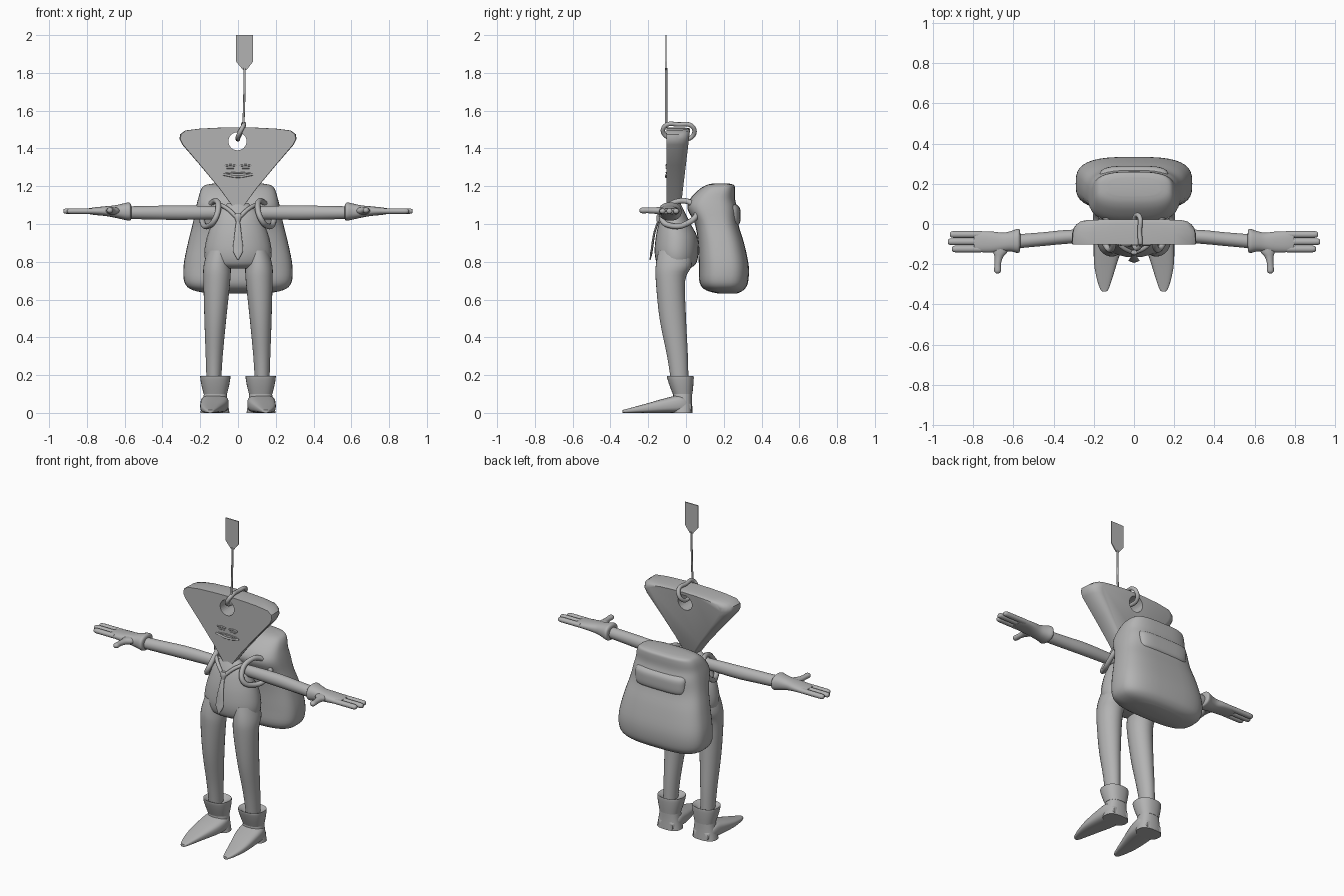
import bpy, bmesh, math
from mathutils import Vector

if "Cube" in bpy.data.objects:
    bpy.data.objects.remove(bpy.data.objects["Cube"])

GREY = bpy.data.materials.new("plain_grey")
GREY.use_nodes = True
GREY.diffuse_color = (0.45, 0.45, 0.45, 1)
GREY.node_tree.nodes["Principled BSDF"].inputs["Base Color"].default_value = (0.45, 0.45, 0.45, 1)


def finish(ob, mirror=False, angle=50):
    """Shared material, shading and optional left-right copy."""
    ob.data.materials.clear()
    ob.data.materials.append(GREY)
    bpy.ops.object.select_all(action="DESELECT")
    ob.select_set(True)
    bpy.context.view_layer.objects.active = ob
    bpy.ops.object.shade_smooth_by_angle(angle=math.radians(angle))
    if mirror:
        mod = ob.modifiers.new("Mirror", "MIRROR")
        mod.use_mirror_merge = False
    return ob


def skin(name, rings, mirror=False, angle=50):
    """Mesh joining equal rings of points, capped at both ends."""
    bm = bmesh.new()
    loops = [[bm.verts.new(p) for p in ring] for ring in rings]
    n = len(loops[0])
    for a, b in zip(loops, loops[1:]):
        for i in range(n):
            j = (i + 1) % n
            bm.faces.new((a[i], a[j], b[j], b[i]))
    bm.faces.new(loops[0])
    bm.faces.new(loops[-1])
    bmesh.ops.recalc_face_normals(bm, faces=bm.faces)
    me = bpy.data.meshes.new(name)
    bm.to_mesh(me)
    bm.free()
    ob = bpy.data.objects.new(name, me)
    bpy.context.collection.objects.link(ob)
    return finish(ob, mirror, angle)


def catmull(a, b, c, d, t):
    return [0.5 * (2*q + (r-p)*t + (2*p-5*q+4*r-s)*t*t + (3*q-p-3*r+s)*t**3)
            for p, q, r, s in zip(a, b, c, d)]


def loft(name, axis, keys, mirror=False, power=1.0, sides=28, steps=4):
    """Smooth body through keys of (position, centre1, centre2, radius1, radius2)."""
    k = [keys[0]] + list(keys) + [keys[-1]]
    path = [catmull(*k[i:i+4], s / steps) for i in range(len(keys) - 1) for s in range(steps)]
    path.append(keys[-1])
    rings = []
    for pos, c1, c2, r1, r2 in path:
        ring = []
        for i in range(sides):
            a = math.tau * i / sides
            u, v = math.cos(a), math.sin(a)
            p = [c1 + r1 * math.copysign(abs(u) ** power, u),
                 c2 + r2 * math.copysign(abs(v) ** power, v)]
            p.insert(axis, pos)
            ring.append(p)
        rings.append(ring)
    return skin(name, rings, mirror)


def tube(name, points, radius, closed=False, mirror=False):
    cu = bpy.data.curves.new(name, "CURVE")
    cu.dimensions = "3D"
    cu.bevel_depth, cu.bevel_resolution, cu.resolution_u = radius, 3, 8
    cu.use_fill_caps = True
    sp = cu.splines.new("BEZIER")
    sp.bezier_points.add(len(points) - 1)
    for bp, p in zip(sp.bezier_points, points):
        bp.co = p
        bp.handle_left_type = bp.handle_right_type = "AUTO"
    sp.use_cyclic_u = closed
    ob = bpy.data.objects.new(name, cu)
    bpy.context.collection.objects.link(ob)
    bpy.ops.object.select_all(action="DESELECT")
    ob.select_set(True)
    bpy.context.view_layer.objects.active = ob
    bpy.ops.object.convert(target="MESH")
    return finish(bpy.context.view_layer.objects.active, mirror)


X, Y, Z = 0, 1, 2

# Head: flat-fronted rounded triangle, softened towards the back
half = [(.012, 1.07), (.1, 1.19), (.2, 1.31), (.295, 1.42), (.31, 1.45), (.306, 1.475),
        (.28, 1.495), (.2, 1.505), (.1, 1.51)]
outline = half + [(0, 1.512)] + [(-x, z) for x, z in reversed(half)]
layers = []
for t, s in [(0, .985), (.07, 1), (.5, .99), (.7, .965), (.85, .925), (.95, .87), (1, .8)]:
    layers.append([(x * s, -.103 + t * (.075 + .05 * (z - 1.07) / .44),
                    1.35 + (z - 1.35) * (1 - (1 - s) * .25)) for x, z in outline])
head = skin("head", layers, angle=40)

# Round hole through the head
bpy.ops.mesh.primitive_cylinder_add(vertices=32, radius=.048, depth=.6, location=(-.003, 0, 1.438),
                                    rotation=(math.pi / 2, 0, 0))
cutter = bpy.context.object
cutter.name = "hole_cutter"
cutter.hide_render = True
cut = head.modifiers.new("Hole", "BOOLEAN")
cut.operation, cut.object, cut.solver = "DIFFERENCE", cutter, "EXACT"
bpy.context.view_layer.objects.active = head
bpy.ops.object.modifier_apply(modifier=cut.name)
bpy.data.objects.remove(cutter)
finish(head, angle=40)

# Face
tube("eyelid", [(.012, -.104, 1.308), (.04, -.105, 1.312), (.068, -.104, 1.308)], .005, mirror=True)
tube("eye", [(.02, -.104, 1.296), (.06, -.104, 1.296)], .004, mirror=True)
tube("upper_lip", [(-.065, -.103, 1.268), (0, -.104, 1.272), (.065, -.103, 1.268)], .004)
tube("mouth", [(-.078, -.103, 1.262), (0, -.105, 1.25), (.078, -.103, 1.262)], .006)

# Loop, rod and paddle above the head
tube("head_loop", [(.005, -.115, 1.475), (.028, -.11, 1.52), (.028, -.04, 1.527),
                   (.028, .035, 1.515), (.005, .035, 1.465), (0, -.04, 1.45)], .012, closed=True)
tube("rod", [(.028, -.105, 1.51), (.033, -.105, 1.66), (.035, -.105, 1.825)], .006)
paddle = [(-.01, 2.0), (.08, 2.0), (.08, 1.86), (.045, 1.815), (.027, 1.815), (-.01, 1.86)]
skin("paddle", [[(x, y, z) for x, z in paddle] for y in (-.108, -.102)], angle=30)

# Torso and legs
loft("torso", Z, [(.765, 0, -.05, .12, .07), (.79, 0, -.05, .165, .103), (.85, 0, -.05, .178, .116),
                  (.93, 0, -.05, .165, .11), (1.0, 0, -.06, .138, .085),
                  (1.06, 0, -.065, .11, .06), (1.11, 0, -.065, .055, .035)])
loft("leg", Z, [(.86, .1, -.06, .06, .085), (.78, .11, -.065, .072, .095), (.7, .112, -.082, .071, .078),
                (.5, .12, -.07, .058, .07), (.3, .126, -.045, .045, .055),
                (.15, .128, -.032, .038, .045)], mirror=True)

# Boots
loft("boot_cuff", Z, [(.175, .12, -.03, .04, .045), (.195, .12, -.03, .074, .066), (.19, .12, -.03, .08, .071),
                      (.15, .12, -.025, .074, .064), (.1, .12, -.018, .062, .052)], mirror=True, power=.85)
loft("boot_ankle", Z, [(.105, .12, -.018, .06, .05), (.06, .121, -.018, .066, .05),
                       (0, .122, -.018, .077, .053)], mirror=True, power=.8)
loft("boot_foot", Y, [(.03, .122, .025, .05, .025), (-.02, .122, .047, .072, .047),
                      (-.1, .128, .04, .072, .04), (-.2, .142, .026, .056, .026),
                      (-.28, .147, .015, .036, .015), (-.325, .147, .009, .02, .009),
                      (-.335, .147, .008, .01, .008)], mirror=True, power=.65)

# Arms and gloves
loft("arm", X, [(.06, -.057, 1.06, .028, .033), (.3, -.062, 1.06, .034, .038),
                (.45, -.075, 1.06, .034, .036), (.6, -.088, 1.06, .035, .033)], mirror=True)
loft("glove", X, [(.565, -.083, 1.062, .036, .034), (.568, -.083, 1.064, .055, .043),
                  (.58, -.084, 1.066, .06, .048), (.61, -.086, 1.066, .051, .042),
                  (.65, -.09, 1.066, .047, .033), (.7, -.09, 1.068, .052, .026),
                  (.76, -.088, 1.068, .052, .02), (.795, -.087, 1.068, .048, .014)],
     mirror=True, power=.85)
for name, y, tip in [("front_finger", -.124, .905), ("middle_finger", -.088, .925), ("back_finger", -.052, .915)]:
    loft(name, X, [(.76, y, 1.068, .017, .015), (.84, y, 1.068, .017, .015),
                   (tip - .012, y, 1.068, .016, .014), (tip, y, 1.068, .006, .005)],
         mirror=True, sides=14)
loft("thumb", Y, [(-.1, .66, 1.07, .05, .02), (-.14, .665, 1.07, .035, .02), (-.165, .672, 1.071, .021, .017),
                  (-.2, .677, 1.072, .016, .015), (-.234, .678, 1.072, .017, .015),
                  (-.246, .678, 1.072, .006, .006)], mirror=True, sides=16)

# Collar and tie
tube("collar", [(.1, -.075, 1.105), (.055, -.118, 1.08), (.012, -.14, 1.04)], .011, mirror=True)
loft("tie_knot", Z, [(1.055, 0, -.14, .016, .01), (1.04, 0, -.142, .02, .014),
                     (1.012, 0, -.147, .011, .009)], sides=16)
loft("tie", Z, [(1.02, 0, -.145, .01, .006), (.95, 0, -.168, .018, .006), (.87, 0, -.18, .027, .006),
                (.845, 0, -.184, .022, .006), (.81, 0, -.19, .002, .003)], sides=16)

# Backpack, its flap and shoulder straps
loft("backpack", Z, [(.632, 0, .22, .15, .05), (.65, 0, .205, .24, .1), (.69, 0, .2, .283, .128),
                     (.78, 0, .2, .288, .132), (.9, 0, .185, .265, .122), (1.0, 0, .162, .24, .115),
                     (1.08, 0, .14, .224, .132), (1.13, 0, .14, .212, .12), (1.18, 0, .163, .197, .097),
                     (1.205, 0, .18, .175, .075), (1.214, 0, .185, .13, .045)], power=.65, sides=40)
loft("backpack_flap", Z, [(.985, 0, .22, .13, .03), (1.0, 0, .225, .165, .058), (1.05, 0, .225, .172, .064),
                          (1.09, 0, .222, .17, .06), (1.115, 0, .21, .15, .035)], power=.55, sides=40)
tube("shoulder_strap", [(.105, -.11, 1.075), (.125, -.125, 1.02), (.155, -.075, .99), (.185, .0, 1.0),
                        (.18, .06, 1.06), (.14, .03, 1.11), (.11, -.05, 1.118)], .015,
     closed=True, mirror=True)
